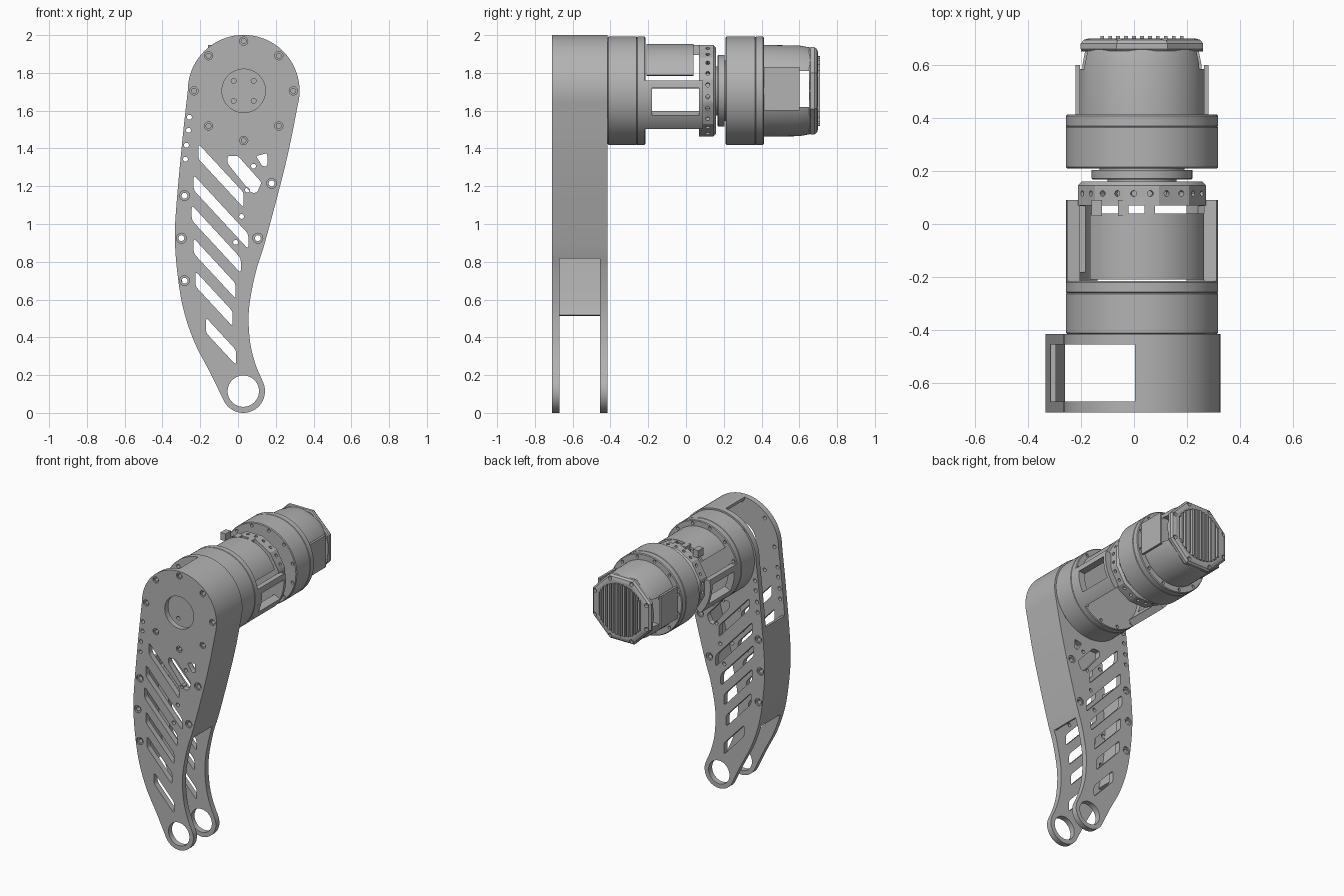
import bpy, bmesh
from math import sin, cos, radians, pi
from mathutils import Vector, Matrix

cube = bpy.data.objects.get("Cube")
if cube:
    bpy.data.objects.remove(cube, do_unlink=True)

grey = bpy.data.materials.new("machined_grey")
grey.use_nodes = True
colour = (0.45, 0.45, 0.45, 1)
grey.diffuse_color = colour
grey.node_tree.nodes["Principled BSDF"].inputs["Base Color"].default_value = colour

CX, CZ = 0.03, 1.705          # motor axis


def finish(name, bm, smooth=True):
    bmesh.ops.remove_doubles(bm, verts=bm.verts, dist=1e-5)
    bmesh.ops.recalc_face_normals(bm, faces=bm.faces)
    mesh = bpy.data.meshes.new(name)
    bm.to_mesh(mesh)
    bm.free()
    obj = bpy.data.objects.new(name, mesh)
    bpy.context.collection.objects.link(obj)
    mesh.materials.append(grey)
    if smooth:
        smooth_shade(obj)
    return obj


def activate(obj):
    bpy.ops.object.select_all(action='DESELECT')
    obj.select_set(True)
    bpy.context.view_layer.objects.active = obj


def smooth_shade(obj):
    activate(obj)
    bpy.ops.object.shade_smooth_by_angle(angle=radians(30))


def plate(name, loops, y0, y1):
    """Extrude closed x/z loops along y; inner loops become holes."""
    curve = bpy.data.curves.new(name, 'CURVE')
    curve.dimensions, curve.fill_mode = '2D', 'BOTH'
    curve.extrude = (y1 - y0) / 2
    for loop in loops:
        spline = curve.splines.new('POLY')
        spline.points.add(len(loop) - 1)
        for pt, (x, z) in zip(spline.points, loop):
            pt.co = (x, z, 0, 1)
        spline.use_cyclic_u = True
    temp = bpy.data.objects.new(name, curve)
    bpy.context.collection.objects.link(temp)
    graph = bpy.context.evaluated_depsgraph_get()
    mesh = bpy.data.meshes.new_from_object(temp.evaluated_get(graph))
    mesh.transform(Matrix.Translation((0, (y0 + y1) / 2, 0)) @ Matrix.Rotation(pi / 2, 4, 'X'))
    bm = bmesh.new()
    bm.from_mesh(mesh)
    bpy.data.objects.remove(temp, do_unlink=True)
    bpy.data.meshes.remove(mesh)
    return finish(name, bm)


def lathe(name, profile, sides=64, turn=0.0):
    """Spin (radius, y) points about the motor axis."""
    bm = bmesh.new()
    vs = [bm.verts.new((CX + r * cos(turn), y, CZ + r * sin(turn))) for r, y in profile]
    es = [bm.edges.new(pair) for pair in zip(vs, vs[1:])]
    bmesh.ops.spin(bm, geom=vs + es, cent=(CX, 0, CZ), axis=(0, 1, 0),
                   angle=2 * pi, steps=sides)
    return finish(name, bm)


def add_box(bm, lo, hi):
    lo, hi = Vector(lo), Vector(hi)
    m = Matrix.Translation((lo + hi) / 2) @ Matrix.Diagonal((*(hi - lo), 1))
    bmesh.ops.create_cube(bm, size=1, matrix=m)


def add_peg(bm, point, direction, r, depth):
    m = Matrix.Translation(point) @ Vector(direction).to_track_quat('Z', 'Y').to_matrix().to_4x4()
    bmesh.ops.create_cone(bm, cap_ends=True, segments=12, radius1=r, radius2=r,
                          depth=2 * depth, matrix=m)


def carve(obj, bm):
    cutter = finish("cutter", bm, False)
    cutter.hide_render = True
    mod = obj.modifiers.new("carve", 'BOOLEAN')
    mod.operation, mod.solver, mod.object = 'DIFFERENCE', 'EXACT', cutter
    activate(obj)
    bpy.ops.object.modifier_apply(modifier=mod.name)
    bpy.data.objects.remove(cutter, do_unlink=True)
    smooth_shade(obj)


def arc(cx, cz, r, a0, a1, n):
    steps = [radians(a0 + (a1 - a0) * i / n) for i in range(n + 1)]
    return [(cx + r * cos(a), cz + r * sin(a)) for a in steps]


def circle(cx, cz, r, n=16):
    return arc(cx, cz, r, 0, 360, n)[:-1]


def flow(points, n=10):
    """Smooth curve through the points."""
    p = [Vector(q) for q in points]
    p = [2 * p[0] - p[1]] + p + [2 * p[-1] - p[-2]]
    out = []
    for a, b, c, d in zip(p, p[1:], p[2:], p[3:]):
        for i in range(n):
            t = i / n
            out.append(tuple(0.5 * (2 * b + (c - a) * t + (2 * a - 5 * b + 4 * c - d) * t * t
                                    + (3 * b - a - 3 * c + d) * t ** 3)))
    return out + [tuple(p[-2])]


def rounded(points, r):
    p, out = [Vector(q) for q in points], []
    for i, c in enumerate(p):
        a = c + (p[i - 1] - c).normalized() * r
        b = c + (p[(i + 1) % len(p)] - c).normalized() * r
        out += [tuple(a * (1 - t) ** 2 + c * 2 * t * (1 - t) + b * t * t)
                for t in (0, 0.33, 0.67, 1)]
    return out


def band(points, thick):
    """Closed strip lying just inside a clockwise outline."""
    p = [Vector(q) for q in points]
    inner = []
    for i, c in enumerate(p):
        d = (p[min(i + 1, len(p) - 1)] - p[max(i - 1, 0)]).normalized()
        inner.append(tuple(c + Vector((d.y, -d.x)) * thick))
    return points + inner[::-1]


# Leg outline, clockwise from the ankle
left = flow([(-.076, .066), (-.146, .21), (-.23, .373), (-.289, .548), (-.32, .733),
             (-.334, .92), (-.326, 1.10), (-.294, 1.45), (-.266, 1.705)])
top = arc(CX, CZ, .296, 180, -14, 48)
right = flow([(.317, 1.633), (.275, 1.42), (.225, 1.21), (.14, .893), (.098, .76), (.066, .61),
              (.056, .495), (.066, .363), (.093, .257), (.132, .164)])
ankle = arc(.028, .115, .115, 25, -155, 24)
outline = left + top[1:] + right[1:] + ankle[1:-1]

# Slanted slots and bolt holes
slots = [rounded([(xl, z), (xr, z - 1.08 * (xr - xl)),
                  (xr, z - 1.08 * (xr - xl) - .08), (xl, z - .08)], .018)
         for xl, z, xr in ((-.21, 1.425, .03), (-.235, 1.26, .055), (-.245, 1.10, .015),
                           (-.235, .925, -.012), (-.225, .75, -.028), (-.17, .505, -.01))]
slots.append(rounded([(-.055, 1.36), (0, 1.36), (.125, 1.22), (.10, 1.165),
                      (.07, 1.165), (-.055, 1.32)], .012))
slots.append(rounded([(.095, 1.36), (.155, 1.375), (.155, 1.305), (.13, 1.305)], .012))
ring_bolts = arc(CX, CZ, .263, 0, 315, 7)
side_bolts = [(-.283, 1.15), (-.30, .925), (-.283, .70), (.178, 1.215), (.105, .925)]
pins = [(-.257, 1.565), (-.262, 1.496), (-.273, 1.417), (-.278, 1.343),
        (.082, 1.306), (.05, 1.18), (.019, 1.04), (-.013, .903)]


def side_plate_loops(bolt, big):
    holes = [circle(x, z, bolt) for x, z in ring_bolts]
    holes += [circle(x, z, bolt * 1.2) for x, z in side_bolts]
    holes += [circle(x, z, .013) for x, z in pins] + [circle(.028, .115, .083, 40)]
    return [outline] + slots + holes + big


hub = [circle(CX, CZ, .115, 48)]
hub_bolts = [circle(x, z, .013) for x, z in arc(CX, CZ, .075, 45, 315, 3)]
plate("front_leg_plate_face", side_plate_loops(.022, hub), -.71, -.70)
plate("front_leg_plate", side_plate_loops(.013, hub), -.70, -.67)
plate("back_leg_plate", side_plate_loops(.013, hub_bolts), -.455, -.425)
plate("back_leg_plate_face", side_plate_loops(.022, hub_bolts), -.425, -.415)

# Walls joining the two plates
right_wall = [p for p in top if p[0] > -.012 and p[1] > CZ - .1] + [p for p in right[1:] if p[1] > .815]
plate("right_wall", [band(right_wall, .02)], -.67, -.455)
plate("left_wall", [band([p for p in left if .505 < p[1] < 1.25], .02)], -.67, -.455)

# Motor flanges with bolt circles
for name, y0, y1, faces in (("hip_flange", -.415, -.215, (-.215,)),
                            ("rear_flange", .21, .412, (.21, .412))):
    step = y1 - .045
    flange = lathe(name, [(0, y0), (.282, y0), (.287, y0 + .005), (.287, step - .003), (.284, step),
                          (.287, step + .003), (.287, y1 - .005), (.282, y1), (0, y1)], 96)
    bm = bmesh.new()
    for y in faces:
        for x, z in arc(CX, CZ, .264, 15, 345, 11):
            add_peg(bm, (x, y, z), (0, 1, 0), .011, .02)
    carve(flange, bm)

# Front motor body with side windows
body = lathe("front_motor_body", [(0, -.22), (.243, -.22), (.243, .08), (0, .08)], 96)
bm = bmesh.new()
add_box(bm, (-.5, -.035, 1.68), (.5, .065, 1.72))
for x0, x1 in ((-.5, -.12), (.18, .5)):
    add_box(bm, (x0, -.035, 1.585), (x1, .065, 1.70))
for x0, x1 in ((-.5, -.19), (.25, .5)):
    add_box(bm, (x0, -.175, 1.575), (x1, -.05, 1.72))
carve(body, bm)

# Side frames around the windows
for side in ("left", "right"):
    def strip(a0, a1):
        if side == "right":
            a0, a1 = 180 - a0, 180 - a1
        return arc(CX, CZ, .287, a0, a1, 16) + arc(CX, CZ, .238, a1, a0, 16)
    for part, a0, a1, y0, y1 in (("upper_rail", 3, 11, -.22, .09), ("lower_rail", -45, -27, -.22, .09),
                                 ("front_bar", -27, 3, -.22, -.18), ("rear_bar", -27, 3, .068, .09)):
        plate(f"{side}_frame_{part}", [strip(a0, a1)], y0, y1)

# Raised cover and cable tabs on top of the body
plate("body_cover", [arc(CX, CZ, .248, 20, 142, 32) + arc(CX, CZ, .23, 142, 20, 32)], -.21, .04)
bm = bmesh.new()
for x in (-.14, -.04, .06):
    add_box(bm, (x - .02, .03, CZ + .19), (x + .02, .09, CZ + .243))
finish("cable_tabs", bm, False)

# Faceted collar with screw holes
collar = lathe("collar", [(0, .07), (.25, .07), (.25, .145), (.235, .16), (0, .16)], 12, radians(15))
bm = bmesh.new()
for i in range(24):
    a = radians(15 * i + 7.5)
    d = Vector((cos(a), 0, sin(a)))
    add_peg(bm, Vector((CX, .115, CZ)) + d * .243, d, .011, .025)
carve(collar, bm)

# Coupling between the motors
lathe("coupling", [(0, .15), (.13, .15), (.13, .167), (.185, .167), (.19, .172),
                   (.19, .203), (.16, .203), (.16, .215), (0, .215)])

# Rear motor body with a slot right through it
rear = lathe("rear_motor_body", [(0, .40), (.243, .40), (.24, .60), (.228, .665), (0, .665)], 96)
bm = bmesh.new()
add_box(bm, (-.5, .585, 1.62), (.5, .65, 1.81))
carve(rear, bm)
bm = bmesh.new()
for s in (-1, 1):
    add_box(bm, (CX + s * .242 - .008, .41, 1.60), (CX + s * .242 + .008, .60, 1.83))
finish("rear_side_pads", bm, False)

# Eight-sided end cap with a grille
cap = lathe("end_cap", [(0, .652), (.243, .652), (.25, .66), (.25, .68), (.238, .694),
                        (.215, .70), (0, .70)], 8, radians(22.5))
slats = bmesh.new()
bm = bmesh.new()
for i in range(-5, 6):
    for x, w, target, y0, y1 in ((i * .03, .007, slats, .69, .709),
                                 (i * .03 + .015, .007, bm, .675, .72)):
        h = (.185 ** 2 - x * x) ** .5 if abs(x) < .17 else 0
        if h:
            add_box(target, (CX + x - w, y0, CZ - h), (CX + x + w, y1, CZ + h))
for x, z in arc(CX, CZ, .222, 22.5, 337.5, 7):
    add_peg(bm, (x, .70, z), (0, 1, 0), .014, .025)
carve(cap, bm)
finish("grille_slats", slats, False)
